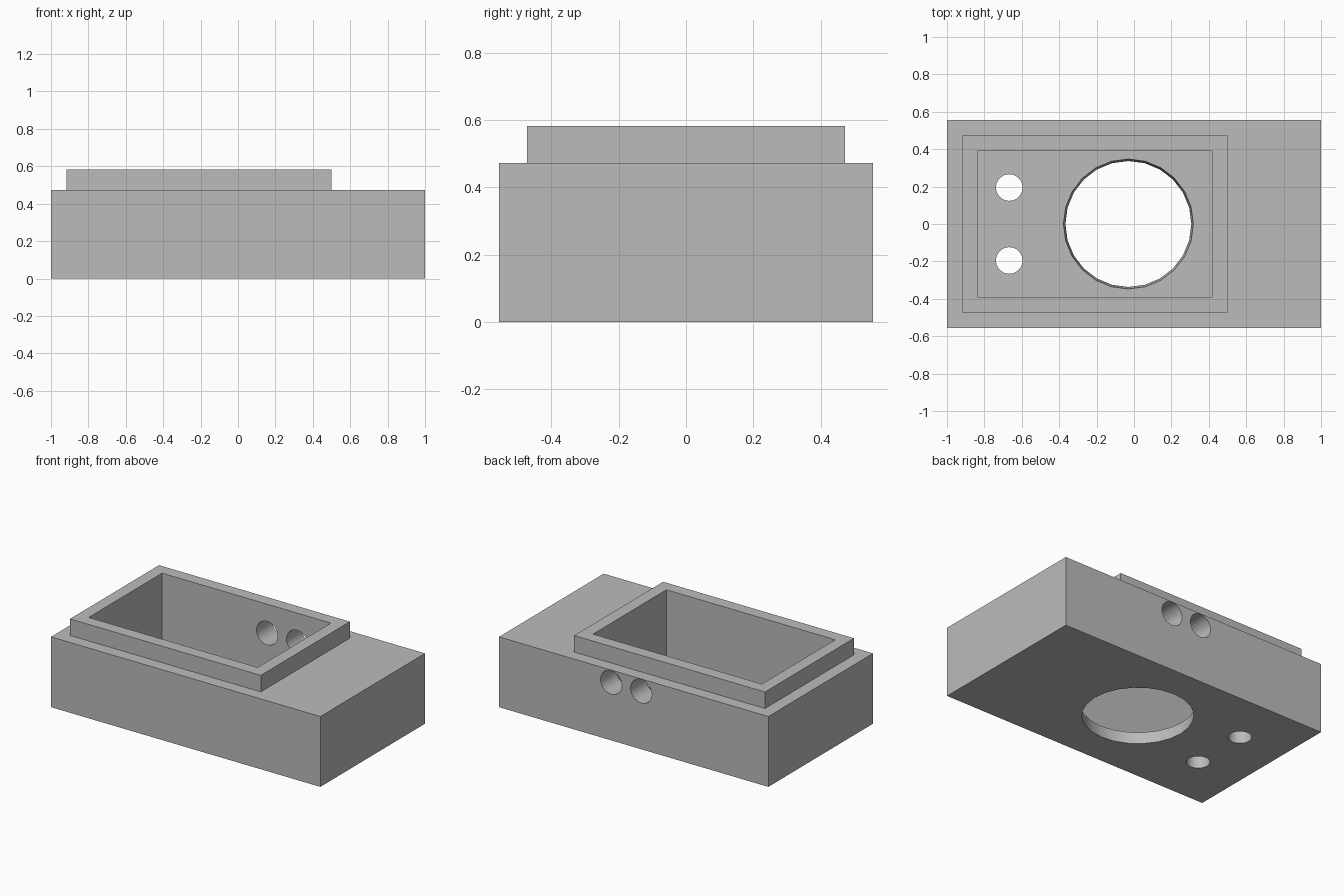
import bpy
from mathutils import Matrix

cube = bpy.data.objects.get("Cube")
if cube:
    bpy.data.objects.remove(cube, do_unlink=True)

# Single plain grey
GREY = (0.5, 0.5, 0.5, 1)
grey = bpy.data.materials.new("plain_grey")
grey.use_nodes = True
grey.diffuse_color = GREY
grey.node_tree.nodes["Principled BSDF"].inputs["Base Color"].default_value = GREY


def box(name, x, y, z):
    """Box from (min, max) ranges."""
    bpy.ops.mesh.primitive_cube_add(size=1)
    ob = bpy.context.object
    ob.name = name
    ranges = (x, y, z)
    ob.data.transform(Matrix.LocRotScale(
        [(a + b) / 2 for a, b in ranges], None, [b - a for a, b in ranges]))
    ob.data.materials.append(grey)
    return ob


def drill(name, location, r_start, r_end, depth, sides, rotation=(0, 0, 0)):
    """Round cutter, optionally tapered."""
    bpy.ops.mesh.primitive_cone_add(vertices=sides, radius1=r_start, radius2=r_end,
                                    depth=depth, location=location, rotation=rotation)
    ob = bpy.context.object
    ob.name = name
    ob.data.materials.append(grey)
    return ob


def combine(target, other, operation):
    mod = target.modifiers.new(operation.lower(), "BOOLEAN")
    mod.operation = operation
    mod.solver = "EXACT"
    mod.object = other
    bpy.context.view_layer.objects.active = target
    bpy.ops.object.modifier_apply(modifier=mod.name)
    bpy.data.objects.remove(other, do_unlink=True)


HALF_DEPTH = 0.555
BODY_TOP, RIM_TOP, FLOOR = 0.472, 0.583, 0.083

# Block with raised rim
body = box("housing", (-1, 1), (-HALF_DEPTH, HALF_DEPTH), (0, BODY_TOP))
rim = box("rim", (-0.917, 0.5), (-0.472, 0.472), (BODY_TOP - 0.1, RIM_TOP))
combine(body, rim, "UNION")

# Rectangular cavity down to the floor
combine(body, box("cavity", (-0.836, 0.418), (-0.389, 0.389), (FLOOR, 1)), "DIFFERENCE")

# Large, slightly tapered floor opening
combine(body, drill("floor_opening", (-0.03, 0, FLOOR / 2), 0.334, 0.35,
                    FLOOR * 1.5, 24), "DIFFERENCE")

# Pair of small floor holes
for side in (-1, 1):
    combine(body, drill("floor_hole", (-0.667, side * 0.195, FLOOR / 2),
                        0.071, 0.071, 0.14, 32), "DIFFERENCE")

# Pair of cable holes through the back wall
for x in (-0.056, 0.167):
    combine(body, drill("back_hole", (x, 0.475, 0.389), 0.079, 0.079, 0.3, 32,
                        (1.5708, 0, 0)), "DIFFERENCE")

# Smooth the round walls, keep the edges sharp
bpy.ops.object.select_all(action="DESELECT")
body.select_set(True)
bpy.context.view_layer.objects.active = body
bpy.ops.object.shade_smooth_by_angle(angle=0.5)
